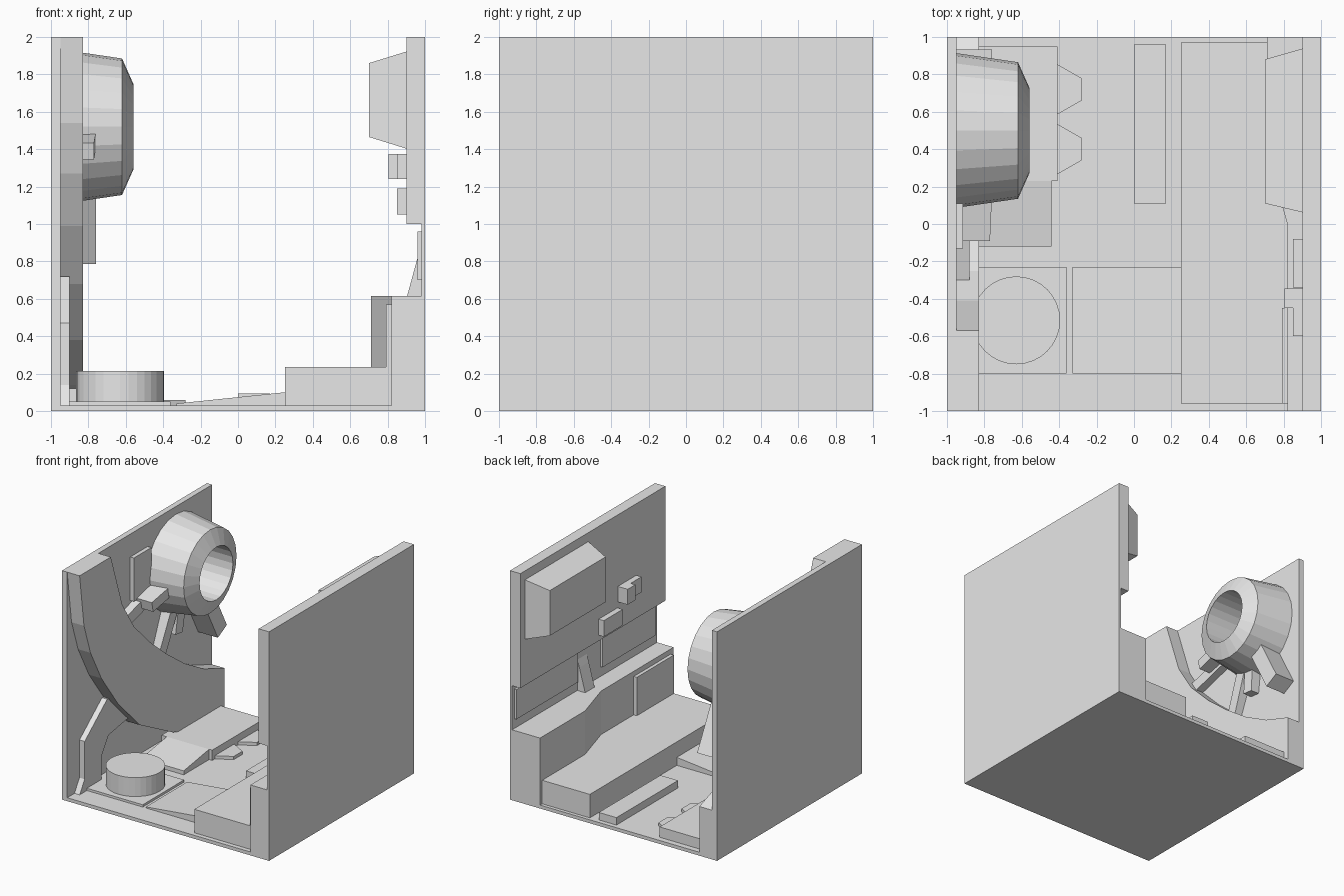
import bpy, bmesh, math
from mathutils import Vector

if "Cube" in bpy.data.objects:
    bpy.data.objects.remove(bpy.data.objects["Cube"])

grey = bpy.data.materials.new("light_grey")
grey.diffuse_color = (0.8, 0.8, 0.8, 1)
grey.use_nodes = True
grey.node_tree.nodes["Principled BSDF"].inputs["Base Color"].default_value = grey.diffuse_color


def finish(bm, name):
    bmesh.ops.recalc_face_normals(bm, faces=bm.faces[:])
    me = bpy.data.meshes.new(name)
    bm.to_mesh(me)
    bm.free()
    me.materials.append(grey)
    ob = bpy.data.objects.new(name, me)
    bpy.context.collection.objects.link(ob)
    return ob


def prism(name, pts, axis, a, b):
    """Extrude a 2D outline along an axis from a to b."""
    place = {"x": lambda p, h: (h, p[0], p[1]),
             "y": lambda p, h: (p[0], h, p[1]),
             "z": lambda p, h: (p[0], p[1], h)}[axis]
    bm = bmesh.new()
    low = [bm.verts.new(place(p, a)) for p in pts]
    top = [bm.verts.new(place(p, b)) for p in pts]
    bm.faces.new(low)
    bm.faces.new(top)
    n = len(pts)
    for i in range(n):
        j = (i + 1) % n
        bm.faces.new((low[i], low[j], top[j], top[i]))
    return finish(bm, name)


def box(name, x0, x1, y0, y1, z0, z1):
    return prism(name, [(x0, y0), (x1, y0), (x1, y1), (x0, y1)], "z", z0, z1)


def hull(name, pts):
    bm = bmesh.new()
    for p in pts:
        bm.verts.new(p)
    bmesh.ops.convex_hull(bm, input=bm.verts[:])
    bmesh.ops.dissolve_limit(bm, angle_limit=0.01, verts=bm.verts[:], edges=bm.edges[:])
    return finish(bm, name)


# Shell: floor and side walls
box("floor", -1, 1, -1, 1, 0, 0.03)
box("left_wall", -1, -0.95, -1, 1, 0, 2)
prism("right_wall", [(1, 0), (1, 2), (0.9, 2), (0.9, 1), (0.98, 1), (0.98, 0)], "y", -1, 1)
prism("right_lower_block", [(1, -1), (1, 1), (0.71, 1), (0.71, 0.38), (0.82, 0), (0.82, -1)],
      "z", 0, 0.615)

# Curved panel on the left wall
prism("curved_panel", [(-1, 2), (-0.94, 1.54), (-0.85, 1.27), (-0.7, 0.99), (-0.47, 0.68),
                       (-0.17, 0.38), (0.29, 0.14), (0.6, 0.05), (1, 0.02),
                       (1, 0.43), (0.72, 0.53), (0.45, 0.68), (0.2, 0.86), (-0.03, 1.05),
                       (-0.25, 1.27), (-0.41, 1.52), (-0.57, 2)], "x", -0.96, -0.83)
prism("lower_fin", [(-0.9, 0.03), (-0.83, 0.14), (-0.83, 0.47), (-0.52, 0.72), (-0.2, 0.68),
                    (-0.2, 0.45), (-0.5, 0.4), (-0.6, 0.25), (-0.6, 0.03)], "x", -0.96, -0.9)

# Large hollow drum on the left wall, turned around x
CY, CZ, N = 0.5, 1.52, 24
bm = bmesh.new()
rings = []
for x, r in [(-0.96, 0.415), (-0.62, 0.365), (-0.56, 0.23), (-0.9, 0.23)]:
    rings.append([bm.verts.new((x, CY + r * math.cos(2 * math.pi * i / N),
                                CZ + r * math.sin(2 * math.pi * i / N))) for i in range(N)])
for a, b in zip(rings, rings[1:]):
    for i in range(N):
        j = (i + 1) % N
        bm.faces.new((a[i], a[j], b[j], b[i]))
bm.faces.new(rings[0])
bm.faces.new(rings[-1])
finish(bm, "drum")


# Struts spreading out from the drum
def strut(name, tip, width, x_root, x_tip):
    d = Vector((tip[0] - CY, tip[1] - CZ)).normalized()
    s = Vector((-d.y, d.x)) * width / 2
    root = Vector((CY, CZ)) + d * 0.36
    pts = []
    for sign in (-1, 1):
        for p, x in ((root, x_root), (Vector(tip), x_tip)):
            q = p + s * sign
            pts += [(-0.96, q.x, q.y), (x, q.x, q.y)]
    hull(name, pts)


strut("strut_side", (-0.08, 1.39), 0.09, -0.76, -0.77)
strut("strut_side_thin", (-0.29, 1.3), 0.1, -0.88, -0.88)
strut("strut_lower_front", (0.21, 0.83), 0.1, -0.86, -0.88)
strut("strut_lower_mid", (0.43, 0.94), 0.1, -0.86, -0.87)
strut("strut_lower_back", (0.87, 0.82), 0.14, -0.76, -0.76)
box("wall_plate", -0.96, -0.915, -0.13, 0.11, 1.42, 1.8)

# Floor parts on the left
box("pad", -0.96, -0.36, -0.8, -0.23, 0.02, 0.05)
prism("round_post", [(-0.63 + 0.235 * math.cos(i * math.pi / 16),
                      -0.515 + 0.235 * math.sin(i * math.pi / 16)) for i in range(32)],
      "z", 0.05, 0.215)
box("rear_platform", -0.9, -0.41, 0.23, 0.95, 0.02, 0.12)
prism("platform_ramp", [(-0.12, 0.02), (0.23, 0.02), (0.23, 0.12), (-0.12, 0.065)],
      "x", -0.85, -0.44)
for i, y in enumerate((0.4, 0.72)):
    prism("platform_tooth_%d" % i, [(-0.42, y - 0.14), (-0.28, y - 0.06), (-0.28, y + 0.06),
                                    (-0.42, y + 0.14)], "z", 0.02, 0.058)

# Floor parts in the middle and on the right
prism("floor_wedge", [(-0.33, 0.02), (0.25, 0.02), (0.25, 0.1), (-0.33, 0.04)], "y", -0.8, -0.23)
box("floor_strip", 0, 0.17, 0.11, 0.96, 0.02, 0.095)
box("long_bench", 0.25, 0.83, -0.96, 0.97, 0.02, 0.235)

# Right wall details
box("lower_panel", 0.79, 0.83, -0.96, -0.45, 0.2, 0.57)
box("recess_panel_rear", 0.96, 0.985, 0.12, 0.97, 0.7, 0.96)
box("recess_panel_front", 0.96, 0.985, -0.95, -0.22, 0.7, 0.96)
prism("recess_brace", [(0.9, 0.6), (0.985, 0.6), (0.985, 0.9), (0.96, 0.82)], "y", -0.03, 0.1)
box("low_button", 0.85, 0.91, -0.34, -0.08, 1.05, 1.19)
box("high_button", 0.805, 0.91, -0.45, -0.345, 1.24, 1.375)
box("high_button_base", 0.85, 0.91, -0.6, -0.44, 1.24, 1.375)
hull("upper_cabinet",
     [(0.7, y, z) for y in (0.11, 0.88) for z in (1.465, 1.86)] +
     [(0.91, y, z) for y in (0.06, 0.94) for z in (1.4, 1.925)])
